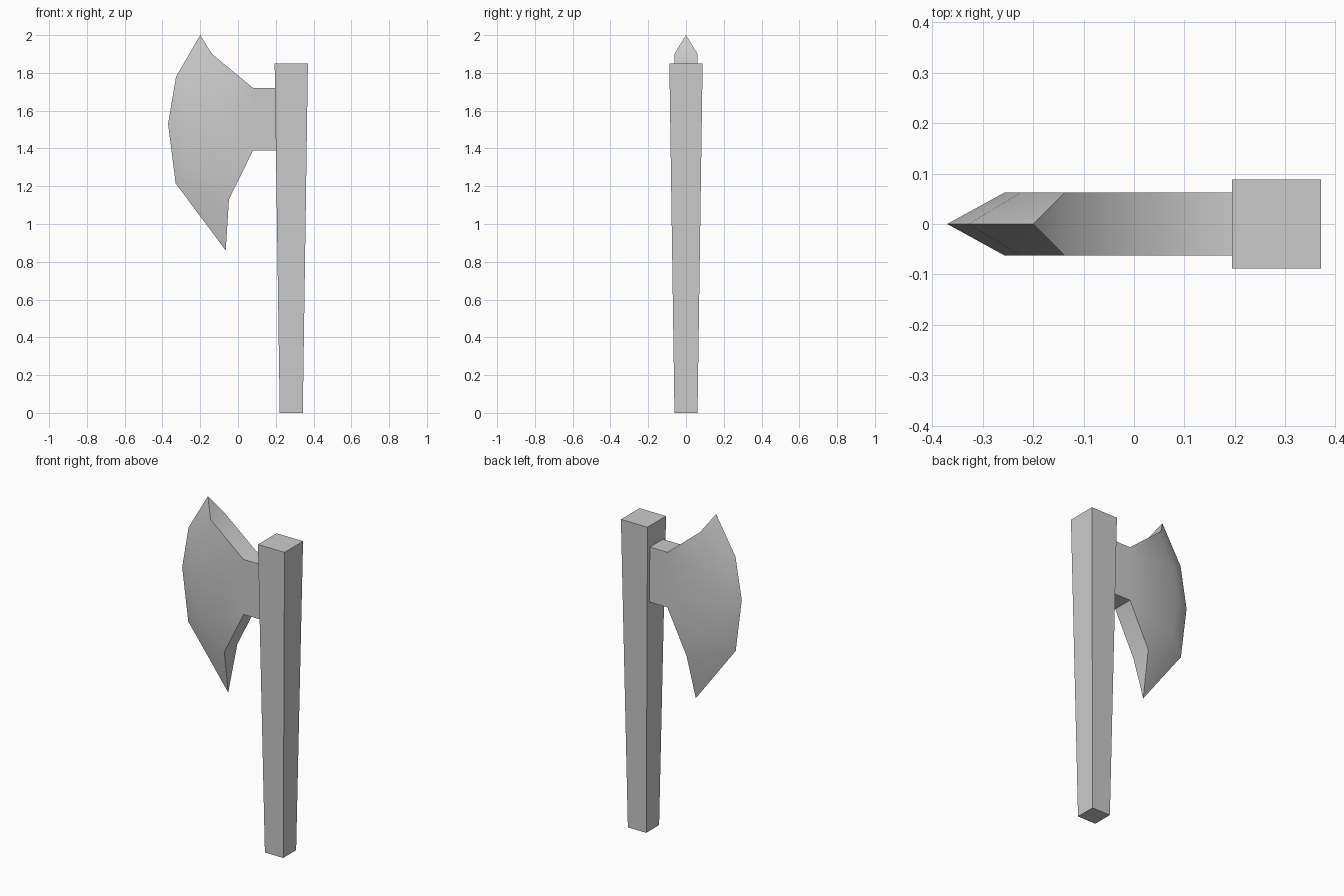
import bpy, bmesh, math

if "Cube" in bpy.data.objects:
    bpy.data.objects.remove(bpy.data.objects["Cube"])

def make_object(name, bm):
    bmesh.ops.recalc_face_normals(bm, faces=bm.faces[:])
    mesh = bpy.data.meshes.new(name)
    bm.to_mesh(mesh)
    bm.free()
    ob = bpy.data.objects.new(name, mesh)
    bpy.context.collection.objects.link(ob)
    return ob

# Handle: square post, wider at the top
bm = bmesh.new()
bmesh.ops.create_cube(bm, size=2)
for v in bm.verts:
    top = v.co.z > 0
    half = 0.088 if top else 0.061
    v.co = (0.282 + v.co.x * half, v.co.y * half, 1.85 if top else 0)
make_object("handle", bm)

# Axe head: sharp edge, bevel line and neck columns, listed top to bottom as (x, z)
T = 0.062
edge = [(-0.20, 2.0), (-0.328, 1.78), (-0.37, 1.53), (-0.33, 1.215), (-0.065, 0.86)]
bevel = [(-0.138, 1.9), (-0.225, 1.72), (-0.257, 1.53), (-0.225, 1.29), (-0.048, 1.13)]
neck_z = [1.72, 1.64, 1.555, 1.47, 1.39]
columns = [bevel, [(0.08, z) for z in neck_z], [(0.2, z) for z in neck_z]]

bm = bmesh.new()
tip = [bm.verts.new((x, 0, z)) for x, z in edge]
sides = []
for y in (-T, T):
    grid = [tip] + [[bm.verts.new((x, y, z)) for x, z in col] for col in columns]
    for a, b in zip(grid, grid[1:]):
        for i in range(4):
            bm.faces.new((a[i], b[i], b[i + 1], a[i + 1]))
    sides.append(grid)

# Top and bottom rims, then the end against the handle
f, k = sides
for row in (0, 4):
    bm.faces.new((tip[row], f[1][row], k[1][row]))
    for c in (1, 2):
        bm.faces.new((f[c][row], f[c + 1][row], k[c + 1][row], k[c][row]))
for i in range(4):
    bm.faces.new((f[3][i], f[3][i + 1], k[3][i + 1], k[3][i]))
head = make_object("axe_head", bm)

bpy.ops.object.select_all(action='DESELECT')
head.select_set(True)
bpy.context.view_layer.objects.active = head
bpy.ops.object.shade_smooth_by_angle(angle=math.radians(45))
